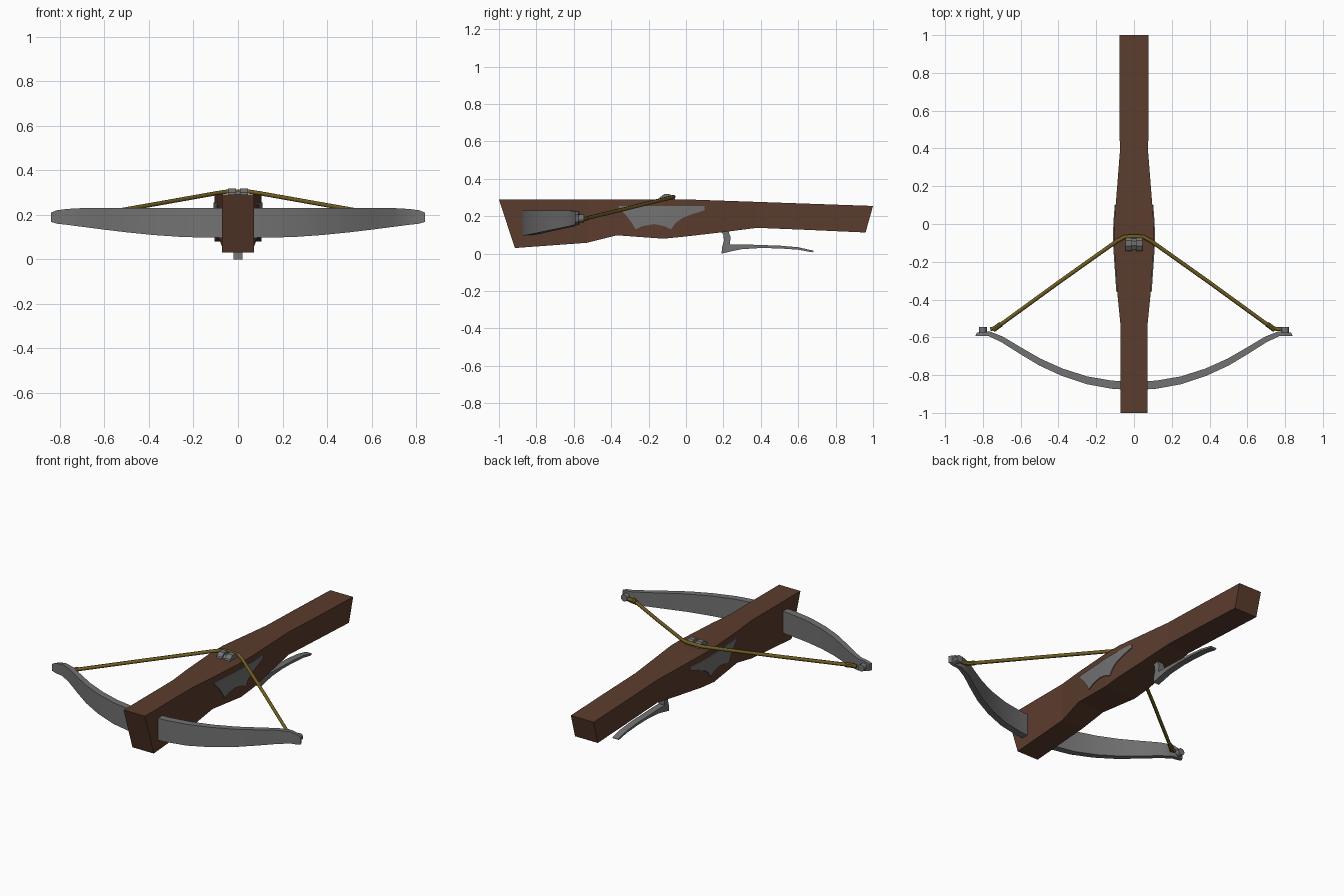
import bpy, bmesh, math
from mathutils import Vector

cube = bpy.data.objects.get("Cube")
if cube:
    bpy.data.objects.remove(cube)


def material(name, rgb):
    m = bpy.data.materials.new(name)
    m.use_nodes = True
    m.diffuse_color = (*rgb, 1)
    m.node_tree.nodes["Principled BSDF"].inputs["Base Color"].default_value = (*rgb, 1)
    return m


WOOD = material("dark brown wood", (0.105, 0.045, 0.027))
STEEL = material("grey steel", (0.17, 0.17, 0.17))
CORD = material("olive cord", (0.16, 0.11, 0.015))


def make(name, bm, mat, smooth=False):
    bmesh.ops.recalc_face_normals(bm, faces=bm.faces)
    me = bpy.data.meshes.new(name)
    bm.to_mesh(me)
    bm.free()
    me.materials.append(mat)
    ob = bpy.data.objects.new(name, me)
    bpy.context.collection.objects.link(ob)
    if smooth:
        bpy.ops.object.select_all(action="DESELECT")
        ob.select_set(True)
        bpy.context.view_layer.objects.active = ob
        bpy.ops.object.shade_smooth_by_angle(angle=math.radians(35))
    return ob


def loft(name, rings, mat, smooth=False):
    """Skin a list of equal-length cross-sections and cap both ends."""
    bm = bmesh.new()
    vs = [[bm.verts.new(p) for p in r] for r in rings]
    n = len(vs[0])
    for a, b in zip(vs, vs[1:]):
        for i in range(n):
            j = (i + 1) % n
            bm.faces.new((a[i], a[j], b[j], b[i]))
    bm.faces.new(vs[0])
    bm.faces.new(vs[-1])
    return make(name, bm, mat, smooth)


def cylinder(name, center, axis, radius, length, mat, sides=12):
    bm = bmesh.new()
    bmesh.ops.create_cone(bm, cap_ends=True, segments=sides, radius1=radius,
                          radius2=radius, depth=length)
    rot = Vector((0, 0, 1)).rotation_difference(Vector(axis)).to_matrix()
    bmesh.ops.rotate(bm, verts=bm.verts, matrix=rot)
    bmesh.ops.translate(bm, verts=bm.verts, vec=center)
    return make(name, bm, mat, True)


# Wooden stock: top y, bottom y, bottom z, half width
STOCK = [(-1, -.915, .03, .072), (-.53, -.53, .058, .072), (-.37, -.37, .098, .088),
         (-.12, -.12, .08, .105), (0, 0, .092, .105), (.2, .2, .115, .089),
         (.38, .38, .138, .075), (.65, .65, .127, .077), (1, .96, .113, .077)]
rings = []
for yt, yb, zb, w in STOCK:
    zt = .29 - .035 * max(yt, 0)
    rings.append([(-w, yt, zt), (w, yt, zt), (w, yb, zb), (-w, yb, zb)])
loft("stock", rings, WOOD)


def half_width(y):
    for a, b in zip(STOCK, STOCK[1:]):
        if a[0] <= y <= b[0]:
            return a[3] + (b[3] - a[3]) * (y - a[0]) / (b[0] - a[0])


# Scalloped steel plates on both flanks: y, lower edge z
EDGE = [(-.36, .247), (-.32, .205), (-.29, .165), (-.27, .13), (-.23, .148), (-.17, .158),
        (-.12, .148), (-.08, .13), (-.055, .165), (-.02, .19), (.03, .21), (.1, .232)]
for side, label in ((1, "left"), (-1, "right")):
    rings = []
    for y, z in EDGE:
        inner, outer = side * (half_width(y) - .01), side * (half_width(y) + .005)
        rings.append([(inner, y, .254), (outer, y, .254), (outer, y, z), (inner, y, z)])
    loft(label + "_side_plate", rings, STEEL)

# Curved bow: x, front y, thickness, top z, bottom z
BOW = [(0, -.88, .045, .23, .096), (.12, -.872, .043, .23, .097), (.25, -.848, .041, .23, .1),
       (.38, -.805, .039, .23, .109), (.5, -.75, .037, .23, .121), (.6, -.69, .034, .23, .133),
       (.7, -.627, .03, .23, .146), (.77, -.593, .024, .226, .155),
       (.815, -.593, .02, .22, .16), (.84, -.593, .018, .21, .168)]
stations = [(-s[0], *s[1:]) for s in reversed(BOW[1:])] + BOW
loft("bow", [[(x, y, zb), (x, y, zt), (x * .99, y + t, zt), (x * .99, y + t, zb)]
             for x, y, t, zt, zb in stations], STEEL, True)

# Pegs holding the string at the bow tips
for side, label in ((1, "left"), (-1, "right")):
    cylinder(label + "_string_peg", (side * .8, -.567, .188), (0, 1, 0), .021, .045, STEEL)

# Bowstring swept along a drawn path, with a thicker wrap at each end
half = [(0, -.066, .304), (.05, -.068, .304), (.09, -.09, .298),
        (.4, -.31, .243), (.73, -.55, .185), (.76, -.557, .182), (.815, -.557, .182)]
left_end = half
right_end = [(-x, y, z) for x, y, z in reversed(half[1:-1])]
curve = bpy.data.curves.new("bowstring", "CURVE")
curve.dimensions = "3D"
curve.bevel_depth = .0105
curve.bevel_resolution = 1
curve.use_fill_caps = True
path = right_end + left_end
spline = curve.splines.new("POLY")
spline.points.add(len(path) - 1)
for p, co in zip(spline.points, path):
    p.co = (*co, 1)
curve.materials.append(CORD)
string = bpy.data.objects.new("bowstring", curve)
bpy.context.collection.objects.link(string)
for side, label in ((1, "left"), (-1, "right")):
    cylinder(label + "_string_wrap", (side * .725, -.545, .186),
             (side * .33, -.24, -.058), .014, .05, CORD, 8)

# Rolling nut: two lobes around a lower core
for x in (-.028, .028):
    cylinder("nut_lobe", (x, -.102, .272), (1, 0, 0), .048, .036, STEEL, 10)
cylinder("nut_core", (0, -.102, .268), (1, 0, 0), .04, .09, STEEL, 10)

# Trigger lever: side outline extruded across the width
OUTLINE = [(.185, .125), (.225, .125), (.238, .09), (.235, .05), (.3, .05), (.4, .046),
           (.5, .043), (.6, .034), (.685, .015), (.675, .007), (.6, .021), (.5, .028),
           (.4, .03), (.3, .024), (.24, .012), (.19, 0), (.193, .035), (.203, .07), (.2, .1)]
loft("trigger_lever", [[(x, y, z) for y, z in OUTLINE] for x in (-.02, .02)], STEEL)
